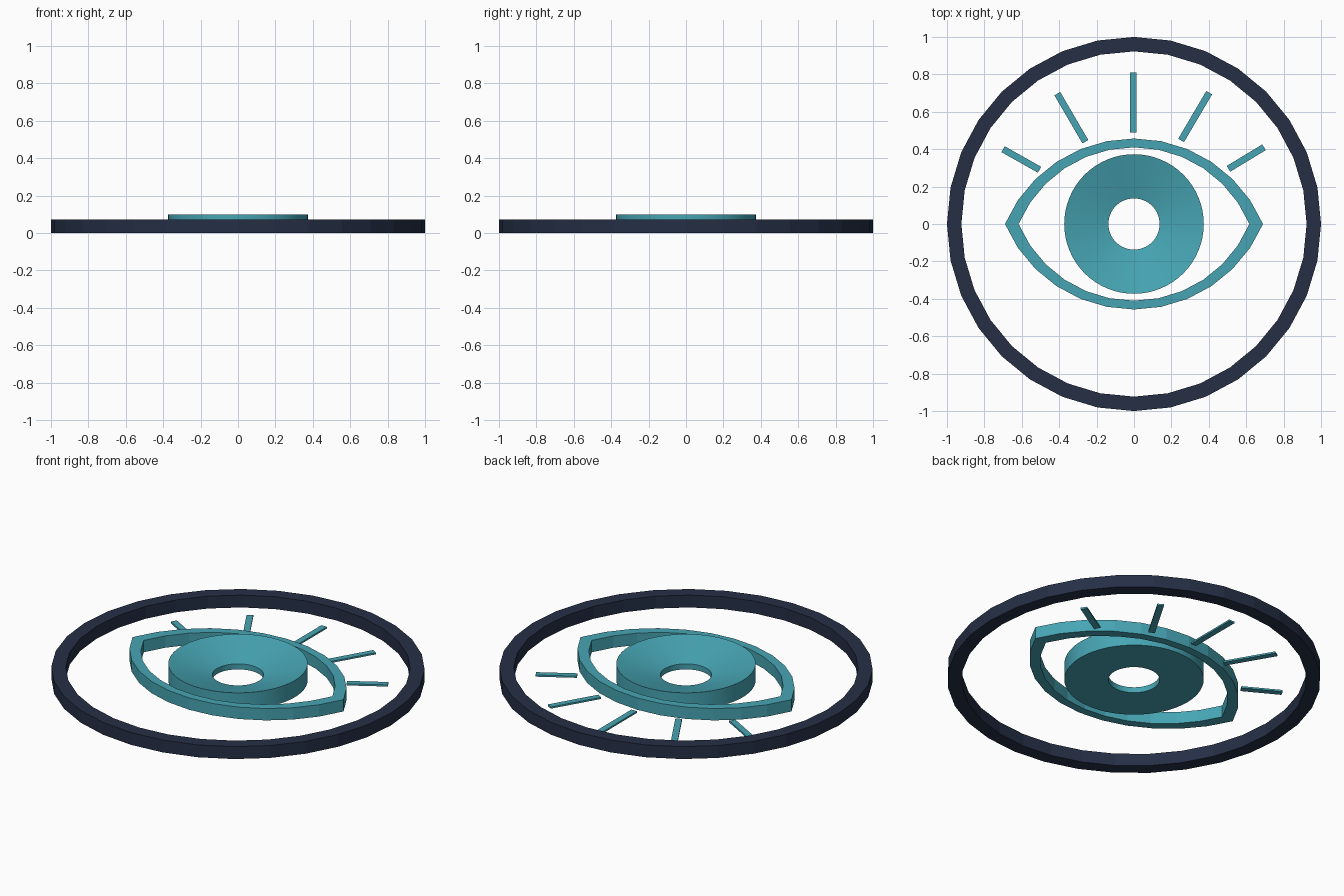
import bpy, bmesh, math
from mathutils import Vector

if "Cube" in bpy.data.objects:
    bpy.data.objects.remove(bpy.data.objects["Cube"])


def material(name, rgb):
    m = bpy.data.materials.new(name)
    m.diffuse_color = (*rgb, 1)
    m.use_nodes = True
    m.node_tree.nodes["Principled BSDF"].inputs["Base Color"].default_value = m.diffuse_color
    return m


teal = material("teal", (0.062, 0.376, 0.456))
navy = material("dark navy", (0.018, 0.028, 0.060))


def finish(bm, name, mat):
    bmesh.ops.recalc_face_normals(bm, faces=bm.faces)
    me = bpy.data.meshes.new(name)
    bm.to_mesh(me)
    bm.free()
    ob = bpy.data.objects.new(name, me)
    bpy.context.collection.objects.link(ob)
    me.materials.append(mat)
    return ob


def band(name, outer, inner, z_outer, z_inner, mat):
    """Closed band between two matching outlines, standing on z = 0."""
    bm = bmesh.new()
    loops = [[bm.verts.new((x, y, z)) for x, y in pts] for pts, z in
             ((outer, 0), (outer, z_outer), (inner, z_inner), (inner, 0))]
    n = len(outer)
    for k in range(4):
        a, b = loops[k], loops[(k + 1) % 4]
        for i in range(n):
            j = (i + 1) % n
            bm.faces.new((a[i], a[j], b[j], b[i]))
    return finish(bm, name, mat)


def circle(r, n):
    return [(r * math.cos(math.tau * i / n), r * math.sin(math.tau * i / n))
            for i in range(n)]


def almond(w, h, n=12):
    """Pointed lens made of two circular arcs."""
    r = (w * w + h * h) / (2 * h)
    half = math.asin(w / r)
    pts = []
    for s in (1, -1):
        for i in range(n):
            a = half - 2 * half * i / n
            pts.append((s * r * math.sin(a), s * (r * math.cos(a) - (r - h))))
    return pts


# outer frame and eyelid outline
band("outer_ring", circle(1, 32), circle(0.923, 32), 0.073, 0.073, navy)
band("eyelid", almond(0.69, 0.457), almond(0.617, 0.41), 0.07, 0.07, teal)

# iris: dished disc with a pupil hole
iris = band("iris", circle(0.373, 64), circle(0.137, 64), 0.099, 0.033, teal)
bpy.context.view_layer.objects.active = iris
iris.select_set(True)
bpy.ops.object.shade_smooth_by_angle(angle=math.radians(15))

# lashes: thin flat bars
lashes = [((-0.505, 0.29), (-0.70, 0.40)), ((-0.26, 0.44), (-0.41, 0.697)),
          ((-0.004, 0.49), (-0.004, 0.81)), ((0.252, 0.447), (0.402, 0.702)),
          ((0.505, 0.295), (0.695, 0.41))]
for i, (p, q) in enumerate(lashes):
    p, q = Vector(p), Vector(q)
    d = (q - p).normalized()
    side = Vector((-d.y, d.x)) * 0.018
    bm = bmesh.new()
    base = bm.faces.new([bm.verts.new((*c, 0)) for c in
                         (p - side, q - side, q + side, p + side)])
    ext = bmesh.ops.extrude_face_region(bm, geom=[base], use_keep_orig=True)
    top = [v for v in ext["geom"] if isinstance(v, bmesh.types.BMVert)]
    bmesh.ops.translate(bm, verts=top, vec=(0, 0, 0.01))
    finish(bm, f"lash_{i + 1}", teal)
